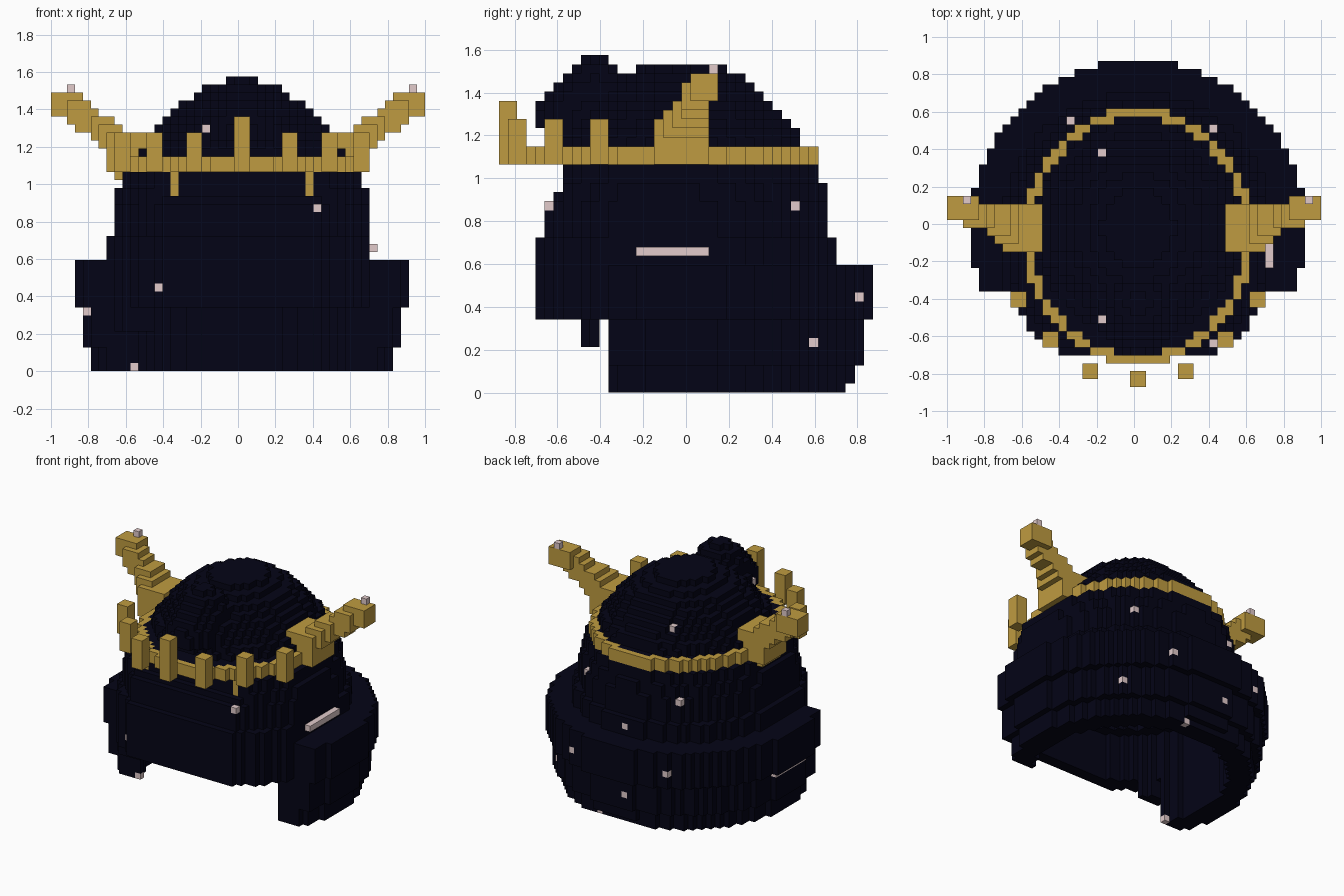
import bpy, bmesh, math

V = 2 / 47            # edge of one cube
CX, CY = 24, 20       # helmet axis in cubes

cube = bpy.data.objects.get("Cube")
if cube:
    bpy.data.objects.remove(cube)


def material(name, rgb):
    m = bpy.data.materials.new(name)
    m.use_nodes = True
    m.diffuse_color = (*rgb, 1)
    bsdf = m.node_tree.nodes["Principled BSDF"]
    bsdf.inputs["Base Color"].default_value = (*rgb, 1)
    bsdf.inputs["Roughness"].default_value = 0.8
    return m


NAVY = material("dark navy", (0.0012, 0.0012, 0.008))
GOLD = material("old gold", (0.52, 0.33, 0.052))
PALE = material("pale pink grey", (0.76, 0.6, 0.6))


def box(x0, x1, y0, y1, z0, z1):
    return {(i, j, k) for i in range(x0, x1) for j in range(y0, y1) for k in range(z0, z1)}


def mirrored(cells):
    return cells | {(46 - i, j, k) for i, j, k in cells}


def build(name, cells, mat):
    """Make one mesh from the exposed sides of a set of cubes."""
    bm = bmesh.new()
    corners = {}

    def vert(p):
        if p not in corners:
            corners[p] = bm.verts.new((p[0] * V - 1, (p[1] - 20.5) * V, p[2] * V))
        return corners[p]

    for c in cells:
        for axis in range(3):
            u, w = (axis + 1) % 3, (axis + 2) % 3
            for side in (0, 1):
                n = list(c)
                n[axis] += 2 * side - 1
                if tuple(n) in cells:
                    continue
                loop = []
                for a, b in ((0, 0), (1, 0), (1, 1), (0, 1)):
                    p = list(c)
                    p[axis] += side
                    p[u] += a
                    p[w] += b
                    loop.append(vert(tuple(p)))
                bm.faces.new(loop if side else loop[::-1])
    mesh = bpy.data.meshes.new(name)
    bm.to_mesh(mesh)
    bm.free()
    mesh.materials.append(mat)
    ob = bpy.data.objects.new(name, mesh)
    bpy.context.collection.objects.link(ob)


def inside(x, y, rx, ry):
    return (x / rx) ** 2 + (y / ry) ** 2 <= 1


# Layer rules for the helmet
def skirt_radius(k):
    return 19 if k < 3 else 20 if k < 8 else 21


def body_radius(k):
    return 17 if k < 17 else 16 if k < 21 else 15.6 if k < 23 else 15


def face_plane(k):
    return 4 if k < 17 else 5 if k < 21 else 6 if k < 22 else 7


DOME = [13, 12.6, 11.5, 11, 10, 9, 8, 6.3, 4.6]
BOSS = [(4.3, 5.6), (4.9, 6.5), (4.9, 6.5), (4.6, 6.2), (4.4, 5.5),
        (4, 4.6), (3.6, 3.6), (2.8, 2.6), (1.9, 1.6)]


def in_helmet(i, j, k):
    x, y = i + 0.5 - CX, j + 0.5 - CY
    r = math.hypot(x, y)
    # hollow interior
    if k < 22 and j >= face_plane(k) + 2 and r < (15.4 if k < 16 else 13.5):
        return False
    # flared neck and cheek guard
    if k < 14 and j >= 12 and r <= skirt_radius(k) and (k > 0 or j < 38):
        return True
    # upper shell with flattened face and one small tab by the right cheek
    if k < 25:
        b = body_radius(k)
        low = 5 if j in (9, 10) and x < 0 else 8
        wide = b + (1.5 if j < CY else 0)
        return k >= low and j >= face_plane(k) and r <= wide and -b <= x <= min(b, 16)
    # floor inside the crown
    if k < 27:
        return inside(x, y + 1, 13.3, 15)
    # dome and pointed forehead boss
    if k < 36 and inside(x, y, DOME[k - 27], DOME[k - 27] + 0.5):
        return True
    return k > 27 and inside(x, j - 10, *BOSS[k - 28])


helmet = {c for c in box(0, 47, 0, 41, 0, 37) if in_helmet(*c)}

# Crown band with two short drips on the brow
band = {(i, j, k) for i, j, k in box(8, 40, 2, 36, 25, 27)
        if inside(i + 0.5 - CX, j - 18.5, 14.4, 16.2) and not inside(i + 0.5 - CX, j - 18.5, 13.3, 15)}
for i in (15, 32):
    band |= box(i, i + 1, 7, 8, 22, 25)

# Pale studs set in the surface, and a strip on each flank
studs = {(19, 8, 30), (19, 29, 30), (33, 5, 20), (33, 32, 20), (15, 33, 20), (23, 36, 15),
         (31, 39, 10), (14, 38, 10), (13, 5, 10), (37, 34, 5), (21, 39, 5), (10, 12, 0), (27, 37, 0)}
studs |= box(40, 41, 15, 23, 15, 16) | box(4, 5, 16, 24, 7, 8)

build("helmet_shell", helmet - studs - band, NAVY)
build("crown_band", band, GOLD)
build("surface_studs", studs, PALE)

# Crown prongs around the front
build("front_prong", box(23, 25, 0, 2, 25, 32), GOLD)
for n, (i, j) in enumerate(((17, 1), (12, 5), (8, 10)), 1):
    build(f"right_prong_{n}", box(i, i + 2, j, j + 2, 25, 30), GOLD)
    m = 2 * CX - i - 2
    build(f"left_prong_{n}", box(m, m + 2, j, j + 2, 25, 30), GOLD)

# Stepped horns, each with a stud on its tip
horn = (box(7, 12, 17, 23, 25, 30) | box(6, 9, 18, 23, 28, 31)
        | box(5, 8, 19, 23, 29, 32) | box(3, 6, 20, 23, 30, 33) | box(2, 5, 20, 23, 31, 34)
        | box(0, 4, 21, 24, 32, 35))
build("horns", mirrored(horn) | box(8, 10, 17, 22, 24, 25), GOLD)
build("horn_tip_studs", {(2, 23, 35), (45, 23, 35)}, PALE)
